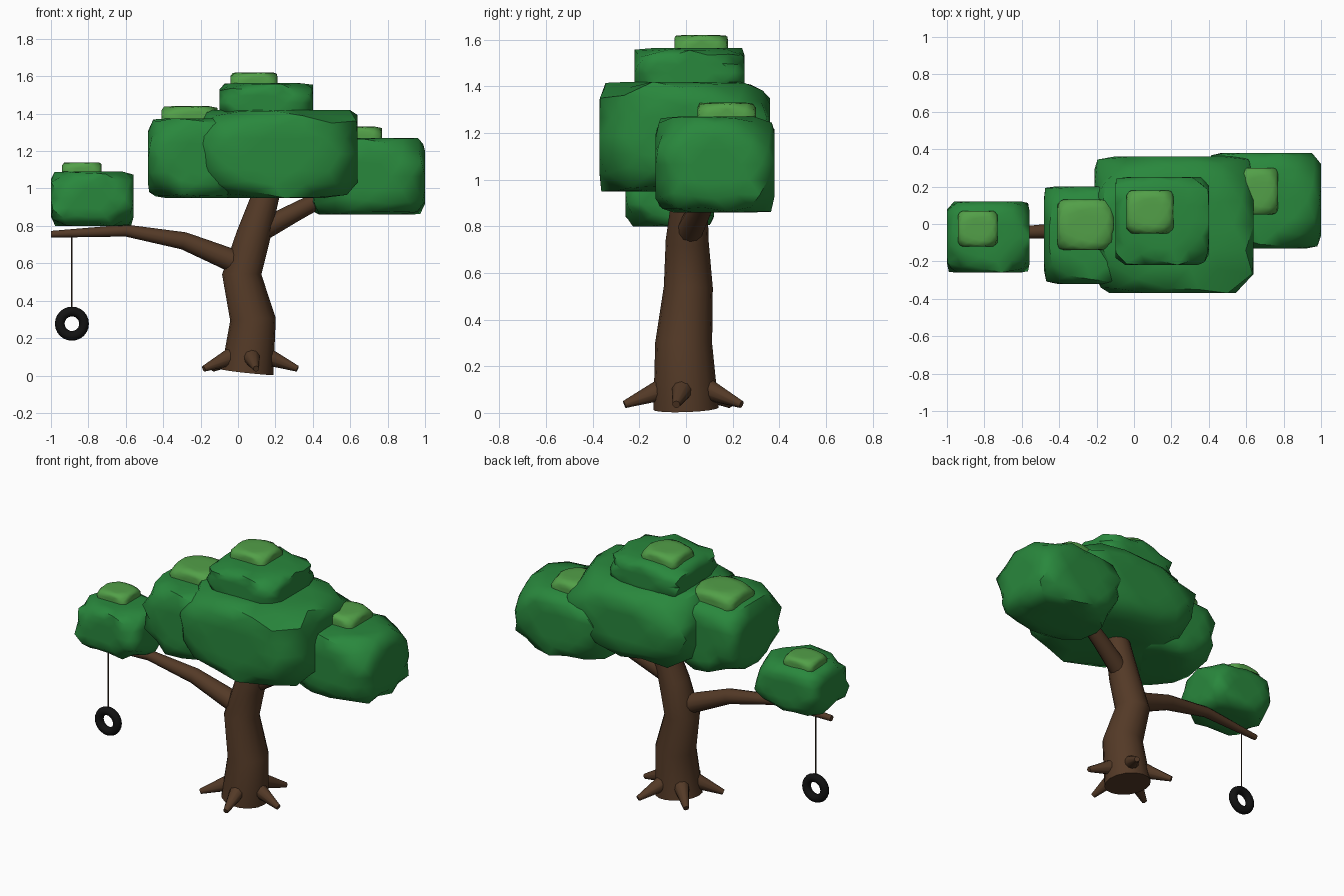
import bpy, bmesh, math, random
from mathutils import Vector

if "Cube" in bpy.data.objects:
    bpy.data.objects.remove(bpy.data.objects["Cube"])

random.seed(7)


def mat(name, rgb):
    m = bpy.data.materials.new(name)
    m.diffuse_color = (*rgb, 1)
    m.use_nodes = True
    m.node_tree.nodes["Principled BSDF"].inputs["Base Color"].default_value = m.diffuse_color
    return m


BARK = mat("bark", (0.088, 0.042, 0.02))
LEAF = mat("leaf", (0.022, 0.245, 0.046))
LIGHT = mat("light_leaf", (0.085, 0.35, 0.065))
RUBBER = mat("rubber", (0.006, 0.006, 0.006))
ROPE = mat("rope", (0.05, 0.03, 0.02))


def shade(ob, angle):
    bpy.ops.object.select_all(action='DESELECT')
    ob.select_set(True)
    bpy.context.view_layer.objects.active = ob
    bpy.ops.object.shade_smooth_by_angle(angle=math.radians(angle))


def limb(name, pts, material, sides=12):
    """Tapered tube through (x, y, z, radius) points, capped at both ends."""
    bm = bmesh.new()
    rings = []
    for i, p in enumerate(pts):
        a, b = Vector(pts[max(i - 1, 0)][:3]), Vector(pts[min(i + 1, len(pts) - 1)][:3])
        t = (b - a).normalized()
        u = Vector((0, 1, 0)).cross(t)
        u = u.normalized() if u.length > 0.3 else Vector((1, 0, 0)).cross(t).normalized()
        v = t.cross(u)
        rings.append([bm.verts.new(Vector(p[:3]) + p[3] * (
            u * math.cos(k * math.tau / sides) + v * math.sin(k * math.tau / sides)))
            for k in range(sides)])
    for r, s in zip(rings, rings[1:]):
        for k in range(sides):
            n = (k + 1) % sides
            bm.faces.new((r[k], r[n], s[n], s[k]))
    bm.faces.new(rings[0][::-1])
    bm.faces.new(rings[-1])
    bmesh.ops.recalc_face_normals(bm, faces=bm.faces)
    me = bpy.data.meshes.new(name)
    bm.to_mesh(me)
    bm.free()
    ob = bpy.data.objects.new(name, me)
    bpy.context.collection.objects.link(ob)
    me.materials.append(material)
    shade(ob, 50)
    return ob


def clump(name, lo, hi, material, noise=0.1):
    """Lumpy sphere squashed flat against the six sides of a box."""
    lo, hi = Vector(lo), Vector(hi)
    mid, half = (lo + hi) / 2, (hi - lo) / 2
    bm = bmesh.new()
    bmesh.ops.create_icosphere(bm, subdivisions=3, radius=1.0)
    for v in bm.verts:
        d = v.co * (1.33 + random.uniform(-noise, noise))
        v.co = [mid[i] + half[i] * max(-1, min(1, d[i])) for i in range(3)]
    me = bpy.data.meshes.new(name)
    bm.to_mesh(me)
    bm.free()
    ob = bpy.data.objects.new(name, me)
    bpy.context.collection.objects.link(ob)
    me.materials.append(material)
    shade(ob, 50)


# trunk and branches
limb("trunk", [(0.05, 0, 0.018, 0.14), (0.08, -0.01, 0.3, 0.122), (0.02, 0.01, 0.54, 0.105),
               (0.08, 0.005, 0.74, 0.092), (0.16, 0.02, 1.0, 0.07)], BARK, 16)
limb("swing_branch", [(0.03, 0, 0.59, 0.065), (-0.29, -0.03, 0.72, 0.047),
                      (-0.6, -0.045, 0.775, 0.032), (-1.0, -0.06, 0.755, 0.018)], BARK)
limb("right_branch", [(0.08, 0.0, 0.75, 0.06), (0.3, 0.06, 0.87, 0.05),
                      (0.55, 0.12, 1.0, 0.04)], BARK)

# roots
for i in range(5):
    a = math.radians(-81 + 72 * i)
    c, s = math.cos(a), math.sin(a)
    limb(f"root_{i + 1}", [(0.055 + 0.08 * c, 0.08 * s, 0.11, 0.052),
                           (0.055 + 0.267 * c, 0.267 * s, 0.036, 0.016)], BARK, 10)

# foliage masses
clump("main_foliage", (-0.21, -0.37, 0.95), (0.64, 0.36, 1.42), LEAF)
clump("left_foliage", (-0.48, -0.32, 0.95), (0.06, 0.20, 1.375), LEAF)
clump("right_foliage", (0.40, -0.13, 0.86), (1.0, 0.38, 1.27), LEAF)
clump("branch_foliage", (-1.0, -0.26, 0.80), (-0.56, 0.12, 1.09), LEAF)
clump("top_foliage", (-0.10, -0.22, 1.35), (0.40, 0.25, 1.565), LEAF)

# light highlights on the foliage
clump("top_highlight", (-0.04, -0.05, 1.50), (0.21, 0.18, 1.62), LIGHT, 0.04)
clump("left_highlight", (-0.41, -0.14, 1.29), (-0.11, 0.13, 1.44), LIGHT, 0.04)
clump("right_highlight", (0.54, 0.05, 1.19), (0.77, 0.30, 1.33), LIGHT, 0.04)
clump("branch_highlight", (-0.94, -0.12, 1.04), (-0.73, 0.07, 1.14), LIGHT, 0.04)
clump("inner_highlight", (-0.09, -0.02, 1.33), (0.22, 0.24, 1.45), LIGHT, 0.04)

# tyre swing
limb("rope", [(-0.888, -0.056, 0.35, 0.004), (-0.888, -0.056, 0.76, 0.004)], ROPE, 6)
bpy.ops.mesh.primitive_torus_add(major_radius=0.065, minor_radius=0.026, major_segments=24,
                                 minor_segments=10, location=(-0.888, -0.056, 0.277),
                                 rotation=(math.pi / 2, 0, 0))
tyre = bpy.context.object
tyre.name = "tyre"
tyre.data.materials.append(RUBBER)
shade(tyre, 60)
